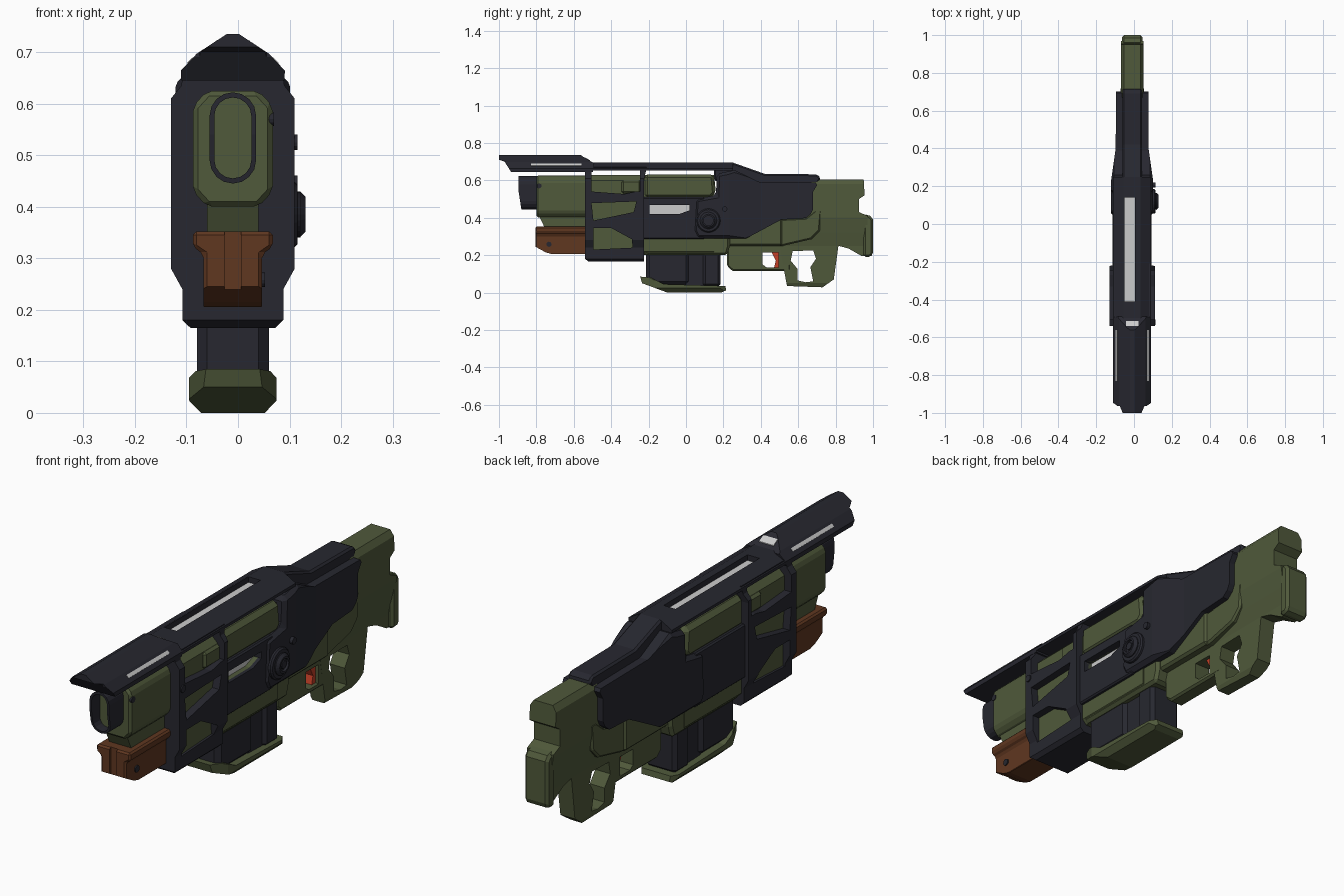
import bpy, bmesh, math

CX = -0.01  # body centreline


def material(name, rgb):
    m = bpy.data.materials.new(name)
    m.diffuse_color = (*rgb, 1)
    return m


DARK = material("charcoal", (0.02, 0.0205, 0.029))
GREEN = material("olive green", (0.079, 0.1, 0.043))
BROWN = material("rust brown", (0.116, 0.038, 0.0145))
RED = material("trigger red", (0.55, 0.05, 0.02))
GREY = material("light grey", (0.6, 0.6, 0.6))


def prism(name, pts, lo, hi, mat=DARK, bevel=0.0, axis="x"):
    """Extrude an outline: axis x takes (y,z), axis y takes (x,z), axis z takes (x,y)."""
    put = {"x": lambda a, b, t: (t + CX, a, b),
           "y": lambda a, b, t: (a + CX, t, b),
           "z": lambda a, b, t: (a + CX, b, t)}[axis]
    bm = bmesh.new()
    lower = [bm.verts.new(put(a, b, lo)) for a, b in pts]
    upper = [bm.verts.new(put(a, b, hi)) for a, b in pts]
    bm.faces.new(lower)
    bm.faces.new(upper)
    n = len(pts)
    for i in range(n):
        j = (i + 1) % n
        bm.faces.new((lower[i], lower[j], upper[j], upper[i]))
    bmesh.ops.recalc_face_normals(bm, faces=bm.faces)
    me = bpy.data.meshes.new(name)
    bm.to_mesh(me)
    bm.free()
    me.materials.append(mat)
    ob = bpy.data.objects.new(name, me)
    bpy.context.collection.objects.link(ob)
    if bevel:
        mod = ob.modifiers.new("chamfer", "BEVEL")
        mod.width, mod.segments = bevel, 1
        mod.limit_method, mod.angle_limit = "ANGLE", math.radians(40)
        bake(ob)
    return ob


def bake(ob):
    dg = bpy.context.evaluated_depsgraph_get()
    me = bpy.data.meshes.new_from_object(ob.evaluated_get(dg))
    ob.modifiers.clear()
    ob.data = me


def trim(ob, cutter, op="DIFFERENCE"):
    mod = ob.modifiers.new("trim", "BOOLEAN")
    mod.object, mod.operation, mod.solver = cutter, op, "EXACT"
    bake(ob)
    bpy.data.objects.remove(cutter)


def window(ob, pts, lo=-0.3, hi=0.3):
    trim(ob, prism("cutter", pts, lo, hi, ob.data.materials[0]))


def keep(ob, pts, axis, lo, hi):
    """Keep only what lies inside a second outline."""
    trim(ob, prism("cutter", pts, lo, hi, ob.data.materials[0], axis=axis), "INTERSECT")


def mirror(half):
    """Complete a right-hand half outline running top to bottom."""
    return half + [(-x, z) for x, z in reversed(half) if x > 0]


def rect(a0, a1, b0, b1):
    return [(a0, b0), (a1, b0), (a1, b1), (a0, b1)]


def disc(name, y, z, r, lo, hi, mat=DARK, n=20, bevel=0.0):
    pts = [(y + r * math.cos(2 * math.pi * i / n), z + r * math.sin(2 * math.pi * i / n)) for i in range(n)]
    return prism(name, pts, lo, hi, mat, bevel)


def stadium(w, z0, z1, n=8):
    arc = [math.pi * i / n for i in range(n + 1)]
    return ([(w * math.cos(a), z1 - w + w * math.sin(a)) for a in arc] +
            [(-w * math.cos(a), z0 + w - w * math.sin(a)) for a in arc])


# Hood over the muzzle
hood = prism("hood", mirror([(0.012, 0.735), (0.07, 0.697), (0.101, 0.664), (0.1, 0.645)]), -1.0, -0.48, axis="y")
keep(hood, [(-1, 0.75), (-1, 0.71), (-0.97, 0.7), (-0.935, 0.645), (-0.56, 0.63), (-0.5, 0.63),
            (-0.49, 0.69), (-0.55, 0.726), (-0.58, 0.75)], "x", -0.2, 0.2)
keep(hood, mirror([(0.12, -0.3), (0.12, -0.962), (0.065, -0.964), (0.05, -1.0)]), "z", 0.5, 0.8)
for s, side in ((1, "right"), (-1, "left")):
    prism("hood_slot_" + side, [(s * 0.076, 0.685), (s * 0.079, 0.6895), (s * 0.089, 0.679), (s * 0.086, 0.675)],
          -0.83, -0.56, GREY, axis="y")
prism("hood_rear_plate", [(-0.54, 0.715), (-0.513, 0.698), (-0.513, 0.707), (-0.54, 0.723)], -0.033, 0.033, GREY)

# Top rail with its long slot
rail = prism("top_rail", mirror([(0.045, 0.695), (0.1, 0.664), (0.1, 0.652), (0.08, 0.652)]), -0.54, 0.25, axis="y")
trim(rail, prism("cutter", rect(-0.04, 0.015, -0.41, 0.14), 0.6, 0.8, axis="z"))
prism("rail_inner_bar", rect(-0.45, 0.18, 0.652, 0.672), -0.045, 0.02, GREY)
prism("rear_ridge", [(0.15, 0.6), (0.15, 0.66), (0.25, 0.695), (0.42, 0.635), (0.7, 0.632), (0.72, 0.612),
                     (0.69, 0.56), (0.3, 0.56)], -0.052, 0.052, DARK, 0.008)

# Front barrel housing and muzzle
prism("barrel_housing", mirror([(0.05, 0.625), (0.0775, 0.595), (0.0775, 0.43), (0.05, 0.4)]),
      -0.8, -0.5, GREEN, 0.01, "y")
prism("housing_neck", [(-0.79, 0.42), (-0.5, 0.42), (-0.5, 0.345), (-0.755, 0.345)], -0.05, 0.05, GREEN)
muzzle = prism("muzzle_ring", stadium(0.045, 0.445, 0.622), -0.895, -0.79, axis="y")
trim(muzzle, prism("cutter", stadium(0.036, 0.455, 0.612), -0.95, -0.83, axis="y"))
keep(muzzle, [(-0.895, 0.64), (-0.895, 0.54), (-0.878, 0.43), (-0.78, 0.43), (-0.78, 0.64)], "x", -0.2, 0.2)
prism("muzzle_plug", stadium(0.037, 0.454, 0.613), -0.84, -0.825, GREEN, axis="y")
disc("housing_pin", -0.785, 0.57, 0.013, 0.06, 0.08, n=12)

# Pump grip
pump = prism("pump_grip", mirror([(0.0775, 0.352), (0.0775, 0.322), (0.057, 0.308), (0.057, 0.2)]),
             -0.805, -0.53, BROWN, 0.007, "y")
keep(pump, [(-0.81, 0.36), (-0.5, 0.36), (-0.5, 0.205), (-0.715, 0.205), (-0.75, 0.215), (-0.805, 0.245)],
     "x", -0.2, 0.2)
trim(pump, prism("cutter", rect(-0.016, 0.016, -0.9, -0.795), 0.1, 0.5, BROWN, axis="z"))
disc("pump_pin", -0.733, 0.258, 0.014, 0.05, 0.062, n=12)

# Side frame with windows, and the core seen through them
frame = prism("side_frame", [(-0.54, 0.67), (-0.54, 0.18), (-0.52, 0.165), (-0.225, 0.165), (-0.225, 0.6),
                             (-0.21, 0.67)], -0.2, 0.2)
keep(frame, mirror([(0.095, 0.672), (0.1, 0.635), (0.12, 0.61), (0.12, 0.28), (0.098, 0.24),
                    (0.098, 0.18), (0.075, 0.158)]), "y", -0.6, 0)
window(frame, [(-0.505, 0.655), (-0.505, 0.54), (-0.33, 0.527), (-0.27, 0.54), (-0.245, 0.54), (-0.245, 0.655)])
window(frame, [(-0.505, 0.478), (-0.265, 0.487), (-0.28, 0.43), (-0.495, 0.385)])
window(frame, [(-0.495, 0.345), (-0.4, 0.345), (-0.29, 0.285), (-0.285, 0.24), (-0.495, 0.23)])
core = prism("core", mirror([(0.06, 0.628), (0.088, 0.6), (0.088, 0.22), (0.07, 0.2)]), -0.52, 0.15, GREEN, axis="y")
prism("window_lug", rect(-0.345, -0.24, 0.53, 0.6), -0.1, 0.1, GREEN, 0.01)
disc("frame_pin", -0.52, 0.525, 0.015, 0.1, 0.125, n=12)

# Receiver panels, with the ejection port on the right
prism("upper_cover", [(-0.225, 0.632), (0.15, 0.632), (0.16, 0.53), (0.135, 0.503), (-0.225, 0.503)],
      -0.099, 0.099, GREEN, 0.018)
panel = prism("receiver_panel", rect(-0.23, 0.1, 0.285, 0.51), -0.103, 0.103, DARK, 0.006)
port = [(-0.195, 0.468), (0.02, 0.468), (0.02, 0.44), (-0.035, 0.42), (-0.195, 0.42)]
window(panel, port, 0.065, 0.2)
window(core, port, 0.065, 0.2)
prism("ejection_plate", port, 0.06, 0.068, GREY)

# Rear shell, tapering toward the stock
shell = prism("rear_shell", [(0.05, 0.5), (0.16, 0.52), (0.165, 0.635), (0.26, 0.655), (0.39, 0.592), (0.71, 0.588),
                             (0.68, 0.54), (0.68, 0.43), (0.64, 0.398), (0.51, 0.39), (0.32, 0.288), (0.06, 0.288),
                             (0.04, 0.33)], -0.111, 0.111, DARK, 0.016)
keep(shell, mirror([(0.085, 0.8), (0.087, 0.4), (0.12, 0.17), (0.12, 0)]), "z", 0.2, 0.8)

# Selector dial and buttons
disc("dial_base", 0.12, 0.385, 0.064, 0.1, 0.125, bevel=0.006, n=24)
dial = disc("dial_ring", 0.12, 0.385, 0.045, 0.115, 0.141, bevel=0.011, n=24)
trim(dial, disc("cutter", 0.12, 0.385, 0.026, 0.13, 0.2))
disc("dial_hub", 0.12, 0.385, 0.016, 0.125, 0.138, n=12)
disc("shell_button", 0.207, 0.447, 0.014, 0.09, 0.125, n=12)

# Lower receiver and trigger guard
prism("lower_receiver", [(-0.23, 0.3), (-0.23, 0.215), (-0.21, 0.2), (0.22, 0.2), (0.235, 0.25), (0.235, 0.3)],
      -0.085, 0.085, GREEN, 0.012)
prism("lower_receiver_rear", [(0.2, 0.4), (0.2, 0.25), (0.515, 0.25), (0.515, 0.42), (0.32, 0.42)],
      -0.07, 0.07, GREEN, 0.01)
guard = prism("trigger_guard", [(0.22, 0.27), (0.22, 0.14), (0.25, 0.115), (0.56, 0.115), (0.56, 0.27)],
              -0.034, 0.034, GREEN, 0.008)
window(guard, [(0.41, 0.215), (0.495, 0.215), (0.495, 0.135), (0.43, 0.135), (0.41, 0.15)])
prism("trigger", [(0.455, 0.22), (0.5, 0.22), (0.5, 0.13), (0.47, 0.13), (0.48, 0.17)], -0.018, 0.018, RED)

# Stock with thumbhole grip, thinner toward the bottom
stock = prism("stock", [(0.45, 0.42), (0.62, 0.5), (0.68, 0.605), (0.95, 0.605), (0.955, 0.52), (0.925, 0.5),
                        (0.925, 0.43), (0.97, 0.41), (0.97, 0.195), (0.94, 0.195), (0.87, 0.235), (0.815, 0.25),
                        (0.79, 0.07), (0.73, 0.028), (0.54, 0.035), (0.525, 0.115), (0.5, 0.25)],
              -0.06, 0.06, GREEN)
keep(stock, mirror([(0.04, 0.61), (0.06, 0.58), (0.06, 0.4), (0.048, 0.32), (0.035, 0.25), (0.033, 0.05),
                    (0.022, 0.025)]), "y", 0.3, 1.1)
window(stock, [(0.57, 0.222), (0.68, 0.225), (0.695, 0.18), (0.665, 0.135), (0.68, 0.06), (0.64, 0.055),
               (0.595, 0.065), (0.597, 0.125), (0.56, 0.17)])
prism("grip_seam_panel", [(0.45, 0.39), (0.64, 0.4), (0.69, 0.44), (0.725, 0.44), (0.715, 0.33), (0.67, 0.285),
                          (0.52, 0.25), (0.45, 0.25)], -0.062, 0.062, GREEN, 0.008)
prism("butt_pad", [(0.95, 0.42), (0.985, 0.41), (1.0, 0.39), (1.0, 0.205), (0.985, 0.19), (0.95, 0.19)],
      -0.054, 0.054, GREEN, 0.012)

# Magazine and its base
prism("magazine", rect(-0.215, 0.02, 0.04, 0.22), -0.07, 0.07, DARK, 0.02)
prism("magazine_groove", rect(0.0, 0.11, 0.03, 0.22), -0.056, 0.056, DARK)
prism("magazine_rear", rect(0.09, 0.185, 0.03, 0.22), -0.07, 0.07, DARK, 0.015)
base = prism("magazine_base", [(-0.245, 0.085), (-0.19, 0.08), (-0.12, 0.045), (0.21, 0.035), (0.215, 0.012),
                               (0.19, 0.0), (-0.1, 0.0), (-0.235, 0.05)], -0.1, 0.1, GREEN)
keep(base, mirror([(0.064, 0.09), (0.085, 0.068), (0.085, 0.024), (0.06, -0.002)]), "y", -0.3, 0.3)
keep(base, mirror([(0.06, 0.22), (0.086, 0.18), (0.086, -0.17), (0.05, -0.25)]), "z", -0.1, 0.2)
